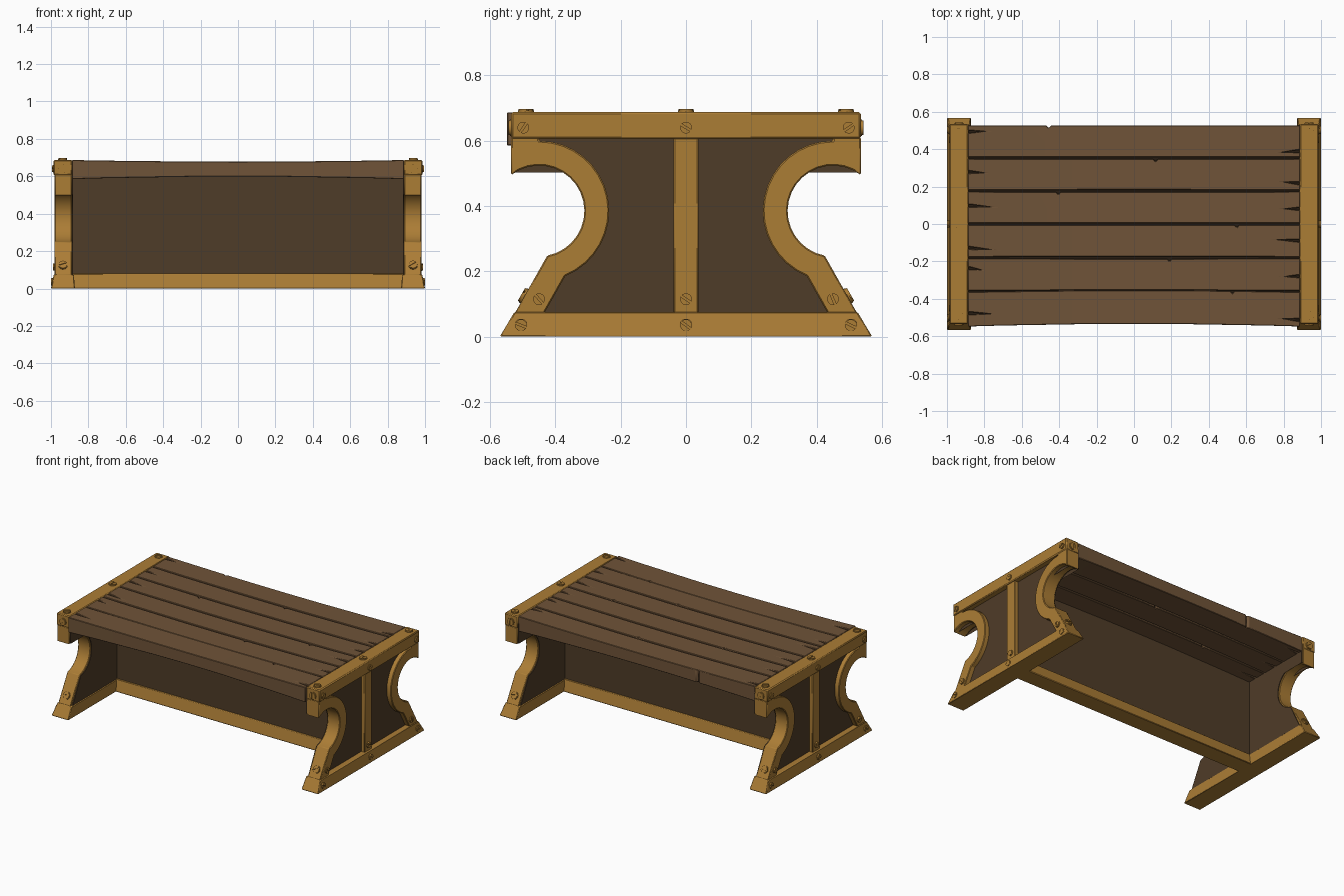
import bpy, bmesh, math, random
from math import sin, cos, radians
from mathutils import Vector, Matrix

if "Cube" in bpy.data.objects:
    bpy.data.objects.remove(bpy.data.objects["Cube"])

random.seed(4)


def material(name, rgb):
    m = bpy.data.materials.new(name)
    m.diffuse_color = (*rgb, 1)
    m.use_nodes = True
    m.node_tree.nodes["Principled BSDF"].inputs["Base Color"].default_value = m.diffuse_color
    return m


GOLD = material("golden_wood", (0.41, 0.205, 0.036))
PLANK = material("plank_wood", (0.16, 0.088, 0.04))
DARK = material("dark_panel_wood", (0.078, 0.045, 0.021))
BLACK = material("shadow_wood", (0.02, 0.012, 0.006))


def add_prism(bm, pts, place, a, b):
    """Extrude a 2D outline between depths a and b; place(u, v, depth) gives 3D."""
    lo = [bm.verts.new(place(u, v, a)) for u, v in pts]
    hi = [bm.verts.new(place(u, v, b)) for u, v in pts]
    bm.faces.new(lo)
    bm.faces.new(hi)
    for i in range(len(pts)):
        j = (i + 1) % len(pts)
        bm.faces.new((lo[i], lo[j], hi[j], hi[i]))


def finish(name, bm, mat, bevel=0.0):
    bmesh.ops.recalc_face_normals(bm, faces=bm.faces[:])
    me = bpy.data.meshes.new(name)
    bm.to_mesh(me)
    bm.free()
    me.materials.append(mat)
    ob = bpy.data.objects.new(name, me)
    bpy.context.collection.objects.link(ob)
    if bevel:
        mod = ob.modifiers.new("bevel", 'BEVEL')
        mod.width, mod.segments = bevel, 1
        mod.limit_method, mod.angle_limit = 'ANGLE', radians(35)
    return ob


def side_part(name, pts, x0, x1, s, mat, bevel=0.0):
    """Prism with a (y, z) outline on the end with sign s."""
    bm = bmesh.new()
    add_prism(bm, pts, lambda y, z, x: (s * x, y, z), x0, x1)
    return finish(name, bm, mat, bevel)


def rect(y0, y1, z0, z1):
    return [(y0, z0), (y1, z0), (y1, z1), (y0, z1)]


def arc(r, a0, a1, n, cy=-0.45, cz=0.385):
    return [(cy + r * cos(radians(a0 + (a1 - a0) * i / n)),
             cz + r * sin(radians(a0 + (a1 - a0) * i / n))) for i in range(n + 1)]


def flip(pts):
    return [(-y, z) for y, z in pts]


def screw(loc, normal, r=0.025):
    """Slotted screw head: base disc plus two half discs with a gap."""
    bm = bmesh.new()
    flat = lambda u, v, d: (u, v, d)
    add_prism(bm, [(r * cos(i * math.pi / 8), r * sin(i * math.pi / 8)) for i in range(16)],
              flat, -0.004, 0.004)
    for k in (0, 180):
        half = [(0.9 * r * cos(radians(t + k)), 0.9 * r * sin(radians(t + k)))
                for t in range(10, 171, 20)]
        add_prism(bm, half, flat, 0.003, 0.009)
    q = Vector(normal).to_track_quat('Z', 'Y').to_matrix().to_4x4()
    spin = Matrix.Rotation(random.uniform(0, math.pi), 4, 'Z')
    bmesh.ops.transform(bm, matrix=Matrix.Translation(loc) @ q @ spin, verts=bm.verts[:])
    finish("screw", bm, GOLD)


# End outlines: curved bracket with hook and slanted leg, and the recessed panel
bracket = (arc(0.139, 127.7, -79.5, 18) + [(-0.525, 0.07), (-0.435, 0.07)]
           + arc(0.215, -68, 90, 16) + [(-0.45, 0.61), (-0.535, 0.61)])
half_panel = ([(-0.53, 0.64), (-0.53, 0.503)] + arc(0.145, 125, -79.5, 18)
              + [(-0.515, 0.06)])
panel = half_panel + flip(half_panel)[::-1]

for s, side in ((-1, "left"), (1, "right")):
    side_part(side + "_end_panel", panel, 0.882, 0.95, s, DARK)
    side_part(side + "_top_beam", rect(-0.535, 0.535, 0.605, 0.688), 0.886, 0.986, s, GOLD, 0.006)
    side_part(side + "_centre_post", rect(-0.038, 0.038, 0.07, 0.61), 0.94, 0.976, s, GOLD, 0.004)
    side_part(side + "_front_bracket", bracket, 0.888, 0.981, s, GOLD, 0.004)
    side_part(side + "_back_bracket", flip(bracket), 0.888, 0.981, s, GOLD, 0.004)
    # Foot beam, flaring outward towards the floor
    foot = side_part(side + "_foot_beam", [(-0.57, 0), (0.57, 0), (0.525, 0.076), (-0.525, 0.076)],
                     0.878, 0.985, s, GOLD, 0.004)
    for v in foot.data.vertices:
        if v.co.z < 0.01:
            v.co.x = s * (1.0 if abs(v.co.x) > 0.95 else 0.872)

    # Screws on the outer face, the top, and the front and back edges
    for y, z, x in ((0, 0.64, 0.986), (0, 0.115, 0.976), (0, 0.035, 0.992),
                    (0.498, 0.64, 0.986), (-0.498, 0.64, 0.986),
                    (0.45, 0.115, 0.981), (-0.45, 0.115, 0.981),
                    (0.505, 0.035, 0.992), (-0.505, 0.035, 0.992)):
        screw((s * x, y, z), (s, 0, 0), 0.02)
    for y in (-0.49, 0, 0.49):
        screw((s * 0.938, y, 0.688), (0, 0, 1))
    for f in (-1, 1):
        screw((s * 0.936, f * 0.535, 0.64), (0, f, 0))
        screw((s * 0.936, f * 0.496, 0.125), (0, f * 0.868, 0.496))

# Long stretcher on the floor and the upright centre panel above it
bm = bmesh.new()
add_prism(bm, [(-0.06, 0), (0.06, 0), (0.042, 0.08), (-0.042, 0.08)],
          lambda y, z, x: (x, y, z), -0.9, 0.9)
finish("floor_stretcher", bm, GOLD, 0.004)
bm = bmesh.new()
add_prism(bm, rect(-0.036, 0.036, 0.07, 0.62), lambda y, z, x: (x, y, z), -0.89, 0.89)
finish("centre_panel", bm, DARK)

# Dark board hidden under the planks so the gaps read as shadow
bm = bmesh.new()
add_prism(bm, rect(-0.52, 0.515, 0.625, 0.655), lambda y, z, x: (x, y, z), -0.885, 0.885)
finish("plank_backing", bm, BLACK)


# Six worn planks with split ends, a chipped edge and a slight sag
def plank(i, y0, y1):
    L, w, c = 0.887, y1 - y0, (y0 + y1) / 2
    y0, y1 = y0 + 0.004, y1 - 0.004

    def crack(sx):
        y = c + random.uniform(-0.3, 0.3) * w
        d = random.uniform(0.07, 0.15)
        return [(sx * L, y - sx * 0.008), (sx * (L - d), y + random.uniform(-0.01, 0.01)),
                (sx * L, y + sx * 0.006)]

    n = random.choice((-0.45, 0.15, 0.45)) + random.uniform(-0.05, 0.1)
    chip = [(n + 0.012, y1), (n, y1 - 0.014), (n - 0.012, y1)]
    pts = [(-L, y0), (L, y0)] + crack(1) + [(L, y1)] + chip + [(-L, y1)] + crack(-1)
    bm = bmesh.new()
    add_prism(bm, pts, lambda x, y, z: (x, y, z), 0.585, 0.687)
    for x in (-0.7, -0.25, 0, 0.25, 0.7):
        bmesh.ops.bisect_plane(bm, geom=bm.verts[:] + bm.edges[:] + bm.faces[:],
                               plane_co=(x, 0, 0), plane_no=(1, 0, 0))
    for v in bm.verts:
        k = 1 - (v.co.x / L) ** 2
        v.co.y = c + (v.co.y - c) * (1 - 0.025 * k) + (0.012 * k if i == 0 else 0)
        v.co.z += -0.009 * k if v.co.z > 0.64 else 0.014 * k
    finish("top_plank", bm, PLANK, 0.003)


edges = [-0.552, -0.36, -0.18, 0, 0.177, 0.353, 0.532]
for i in range(6):
    plank(i, edges[i], edges[i + 1])

# Smooth the curves while keeping hard corners
bpy.ops.object.select_all(action='SELECT')
bpy.context.view_layer.objects.active = bpy.context.scene.objects[0]
bpy.ops.object.shade_smooth_by_angle(angle=radians(30))
